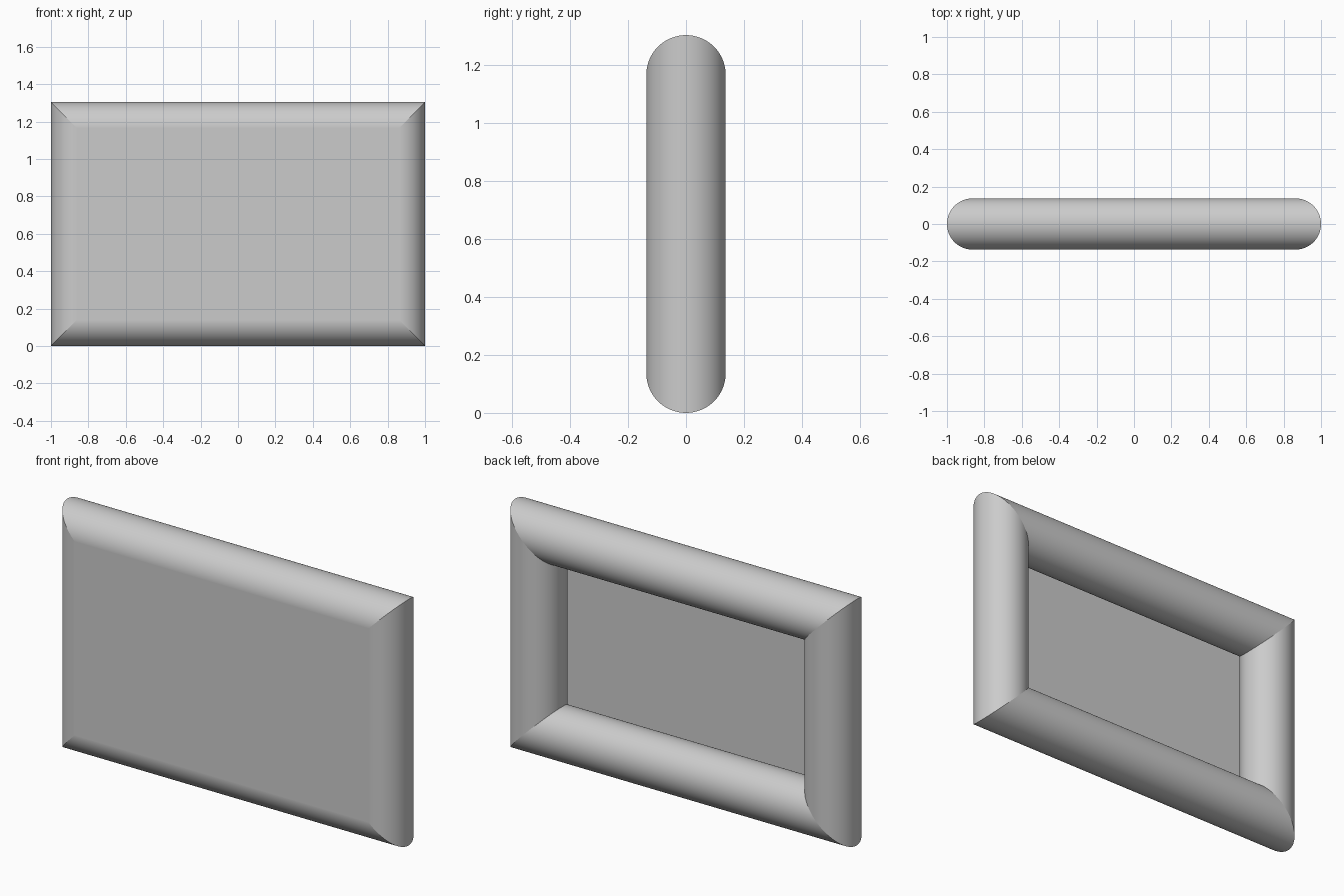
import bpy, bmesh, math

if "Cube" in bpy.data.objects:
    bpy.data.objects.remove(bpy.data.objects["Cube"])

R = 0.137            # tube radius
W, H = 2.0, 1.304    # outer size
HW, HH = W / 2 - R, H / 2 - R   # half size of the tube centre line
CZ = H / 2
SEG = 64
CORNERS = [(-1, -1), (1, -1), (1, 1), (-1, 1)]


def make_object(name, bm):
    mesh = bpy.data.meshes.new(name)
    bm.to_mesh(mesh)
    bm.free()
    obj = bpy.data.objects.new(name, mesh)
    bpy.context.collection.objects.link(obj)
    return obj


# Round frame: a circular profile carried around a rectangle with mitred corners
bm = bmesh.new()
rings = []
for sx, sz in CORNERS:
    ring = []
    for i in range(SEG):
        t = 2 * math.pi * i / SEG
        o = R * math.cos(t)
        ring.append(bm.verts.new((sx * (HW + o), R * math.sin(t), CZ + sz * (HH + o))))
    rings.append(ring)
for k in range(4):
    a, b = rings[k], rings[(k + 1) % 4]
    for i in range(SEG):
        j = (i + 1) % SEG
        bm.faces.new((a[i], a[j], b[j], b[i])).smooth = True
# Keep the mitre lines crisp
for ring in rings:
    for i in range(SEG):
        bm.edges.get((ring[i], ring[(i + 1) % SEG])).smooth = False
bmesh.ops.recalc_face_normals(bm, faces=bm.faces)
make_object("frame", bm)

# Flat front panel, tangent to the front of the tubes
bm = bmesh.new()
bm.faces.new([bm.verts.new((sx * HW, -R, CZ + sz * HH)) for sx, sz in CORNERS])
make_object("front_panel", bm)
